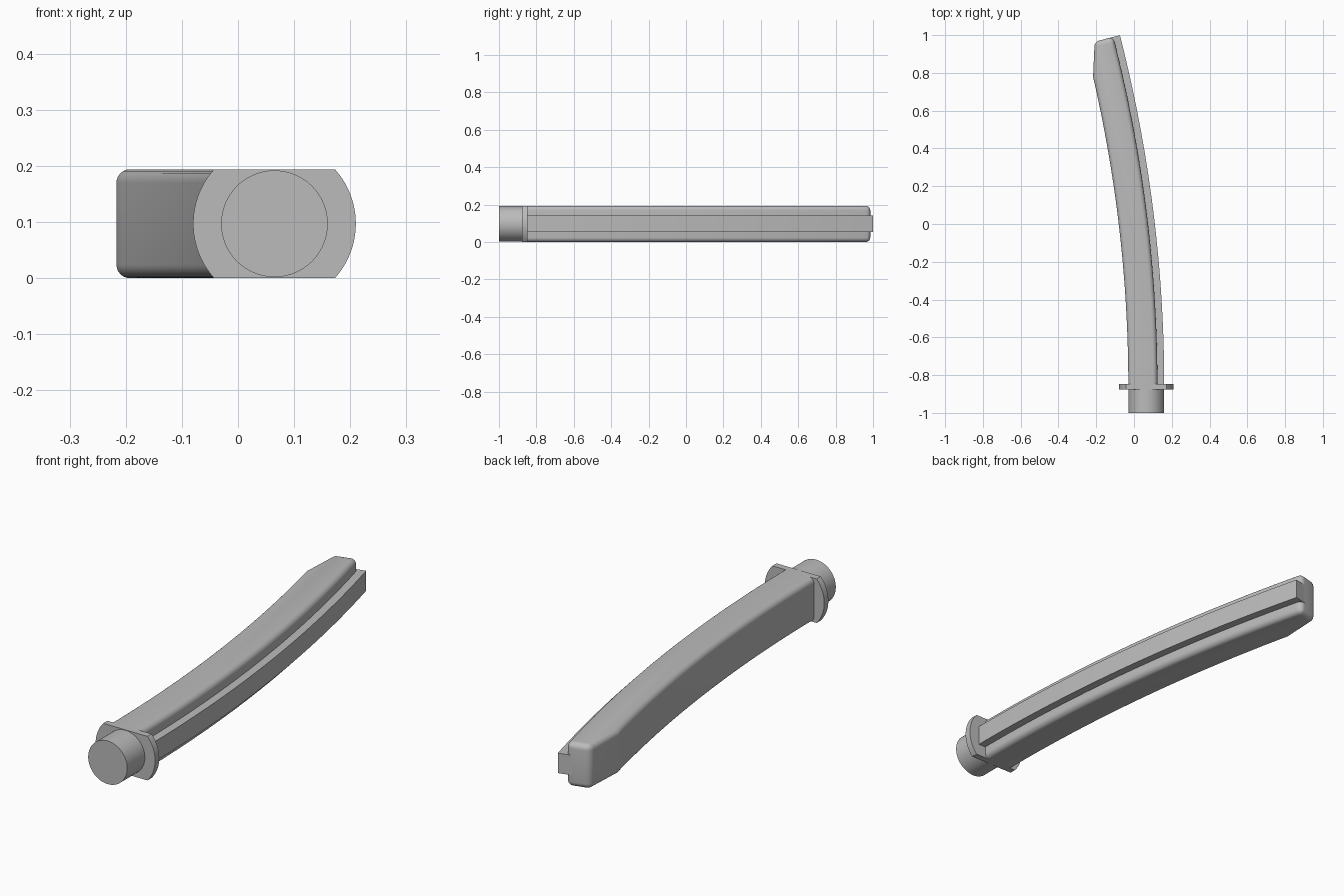
import bpy, bmesh, math
from mathutils import Matrix

if "Cube" in bpy.data.objects:
    bpy.data.objects.remove(bpy.data.objects["Cube"])

HEIGHT = 0.194
MID_Z = HEIGHT / 2
PEG_X = 0.065
BASE_Y = -0.86
ARC_X = -7.32           # centre of the arc that the bar follows
R_IN, R_BODY, R_RAIL = 7.29, 7.444, 7.48
END = 0.2512            # angle of the bar's tip
STEPS = 40

grey = bpy.data.materials.new("plain grey")
grey.use_nodes = True
colour = (0.5, 0.5, 0.5, 1)
grey.diffuse_color = colour
grey.node_tree.nodes["Principled BSDF"].inputs["Base Color"].default_value = colour


def finish(bm, name):
    bmesh.ops.recalc_face_normals(bm, faces=bm.faces)
    mesh = bpy.data.meshes.new(name)
    bm.to_mesh(mesh)
    bm.free()
    mesh.materials.append(grey)
    obj = bpy.data.objects.new(name, mesh)
    bpy.context.collection.objects.link(obj)
    bpy.ops.object.select_all(action='DESELECT')
    obj.select_set(True)
    bpy.context.view_layer.objects.active = obj
    bpy.ops.object.shade_smooth_by_angle(angle=math.radians(25))
    return obj


def polar(radius, angle):
    return (ARC_X + radius * math.cos(angle), BASE_Y + radius * math.sin(angle))


def arc(radius, start, end):
    return [polar(radius, start + (end - start) * i / STEPS) for i in range(STEPS + 1)]


def extrude(outline, z0, z1):
    bm = bmesh.new()
    face = bm.faces.new([bm.verts.new((x, y, z0)) for x, y in outline])
    result = bmesh.ops.extrude_face_region(bm, geom=[face])
    top = [v for v in result["geom"] if isinstance(v, bmesh.types.BMVert)]
    bmesh.ops.translate(bm, verts=top, vec=(0, 0, z1 - z0))
    return bm


def cylinder(bm, radius, y0, y1):
    place = Matrix.Translation((PEG_X, (y0 + y1) / 2, MID_Z)) @ Matrix.Rotation(math.pi / 2, 4, 'X')
    bmesh.ops.create_cone(bm, cap_ends=True, segments=96, radius1=radius,
                          radius2=radius, depth=y1 - y0, matrix=place)


# Curved bar with a slanted tip and rounded long edges
tip_inner = polar(R_IN + 0.052, END)
tip_outer = polar(R_BODY, END)
bm = extrude(arc(R_BODY, 0, END) + [tip_inner] + arc(R_IN, 0.2268, 0), 0, HEIGHT)


def rounded(edge):
    a, b = (v.co for v in edge.verts)
    if max(a.y, b.y) < BASE_Y + 0.001:
        return False
    if abs(a.z - b.z) < 0.001:
        return True
    return any(math.dist(a.xy, p) < 0.001 for p in (tip_inner, tip_outer))


bmesh.ops.bevel(bm, geom=[e for e in bm.edges if rounded(e)], offset=0.024,
                segments=6, profile=0.5, affect='EDGES', clamp_overlap=False)
finish(bm, "curved_bar")

# Square rail along the outer curve
finish(extrude(arc(R_RAIL, 0, END) + arc(R_BODY - 0.03, END, 0), 0.053, 0.141), "outer_rail")

# Collar disc trimmed flat above and below
bm = bmesh.new()
cylinder(bm, 0.145, -0.877, -0.848)
for z, direction in ((0, -1), (HEIGHT, 1)):
    cut = bmesh.ops.bisect_plane(bm, geom=bm.verts[:] + bm.edges[:] + bm.faces[:],
                                 plane_co=(0, 0, z), plane_no=(0, 0, direction), clear_outer=True)
    bmesh.ops.holes_fill(bm, edges=[e for e in bm.edges if e.is_boundary])
finish(bm, "collar")

# Round mounting peg
bm = bmesh.new()
cylinder(bm, 0.095, -1, -0.86)
finish(bm, "mounting_peg")
